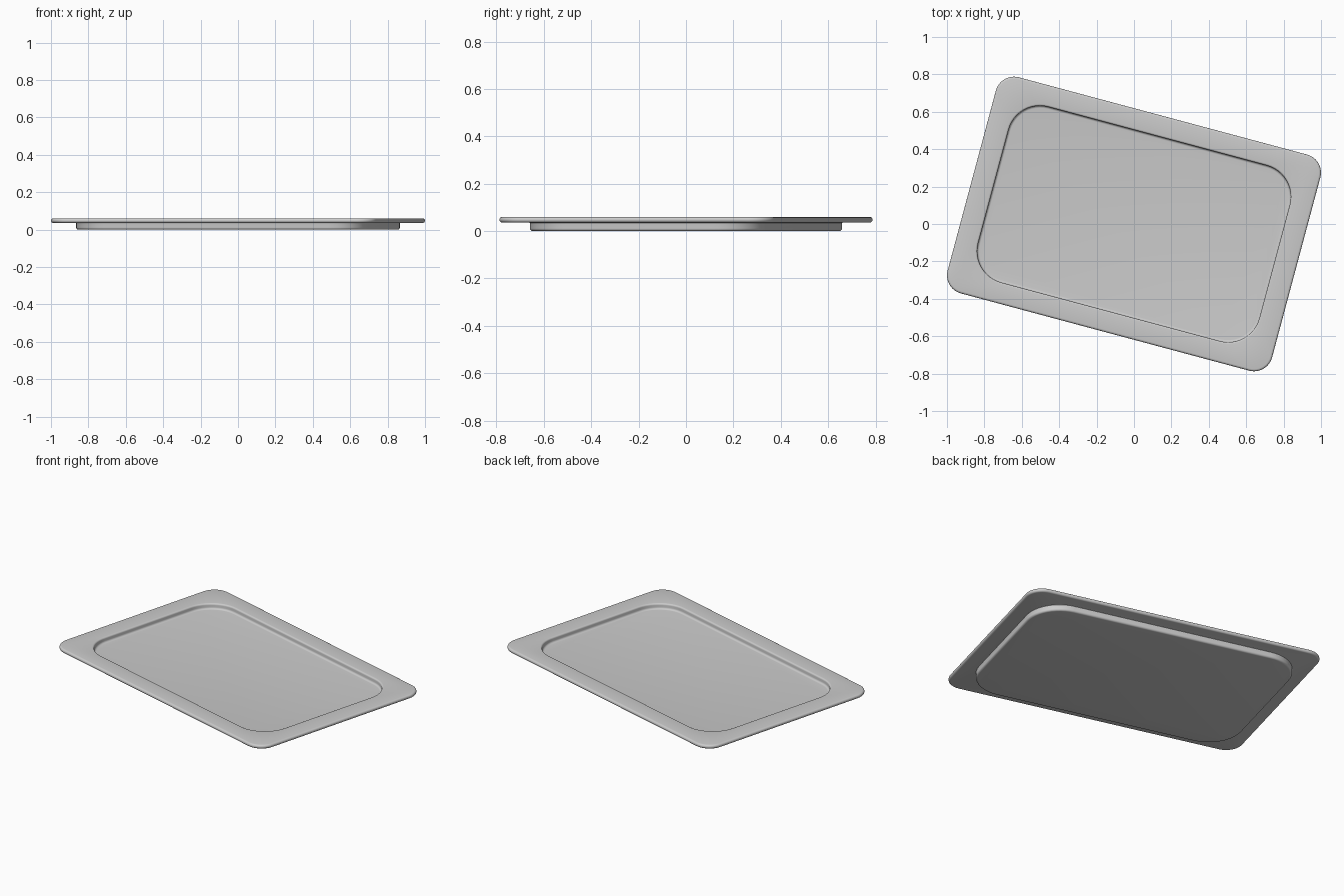
import bpy, bmesh, math

if "Cube" in bpy.data.objects:
    bpy.data.objects.remove(bpy.data.objects["Cube"])

TILT = math.radians(-15)
SEG = 12


def rounded_rect(bm, a, b, r, z):
    """Ring of vertices around a rounded rectangle with half sizes a, b."""
    ring = []
    for q, (sx, sy) in enumerate([(1, 1), (-1, 1), (-1, -1), (1, -1)]):
        for i in range(SEG + 1):
            t = math.radians(90) * (q + i / SEG)
            x = sx * (a - r) + r * math.cos(t)
            y = sy * (b - r) + r * math.sin(t)
            ring.append(bm.verts.new((x * math.cos(TILT) - y * math.sin(TILT),
                                      x * math.sin(TILT) + y * math.cos(TILT), z)))
    return ring


def fillet(size, cd, cz, r, start, end, n=5):
    """Outline steps: grow a base size along a small arc in offset and height."""
    a, b, rad = size
    steps = []
    for i in range(n + 1):
        t = math.radians(start + (end - start) * i / n)
        d = cd + r * math.cos(t)
        steps.append((a + d, b + d, rad + d, cz + r * math.sin(t)))
    return steps


RIM = (0.898, 0.598, 0.10)
WELL_OUT = (0.805, 0.513, 0.20)
WELL_IN = (0.778, 0.486, 0.173)

# Section from well floor, over the rim, down to the underside
outline = []
outline += fillet(WELL_IN, -0.012, 0.039, 0.012, -90, 0)       # floor to wall
outline += fillet(WELL_IN, 0.010, 0.050, 0.010, 180, 90)       # wall to rim top
outline += fillet(RIM, -0.012, 0.048, 0.012, 90, -90, 8)       # outer lip
outline += fillet(WELL_OUT, 0.003, 0.033, 0.003, 90, 180, 3)   # under rim
outline += fillet(WELL_OUT, -0.012, 0.012, 0.012, 0, -90)      # base edge

# Tray shell
bm = bmesh.new()
rings = [rounded_rect(bm, *step) for step in outline]
for lower, upper in zip(rings, rings[1:]):
    n = len(lower)
    for i in range(n):
        j = (i + 1) % n
        bm.faces.new((lower[i], lower[j], upper[j], upper[i]))
bm.faces.new(rings[0])
bm.faces.new(rings[-1])
bmesh.ops.recalc_face_normals(bm, faces=bm.faces)
mesh = bpy.data.meshes.new("tray")
bm.to_mesh(mesh)
bm.free()
tray = bpy.data.objects.new("tray", mesh)
bpy.context.collection.objects.link(tray)
bpy.context.view_layer.objects.active = tray
tray.select_set(True)
bpy.ops.object.shade_smooth_by_angle(angle=math.radians(35))
